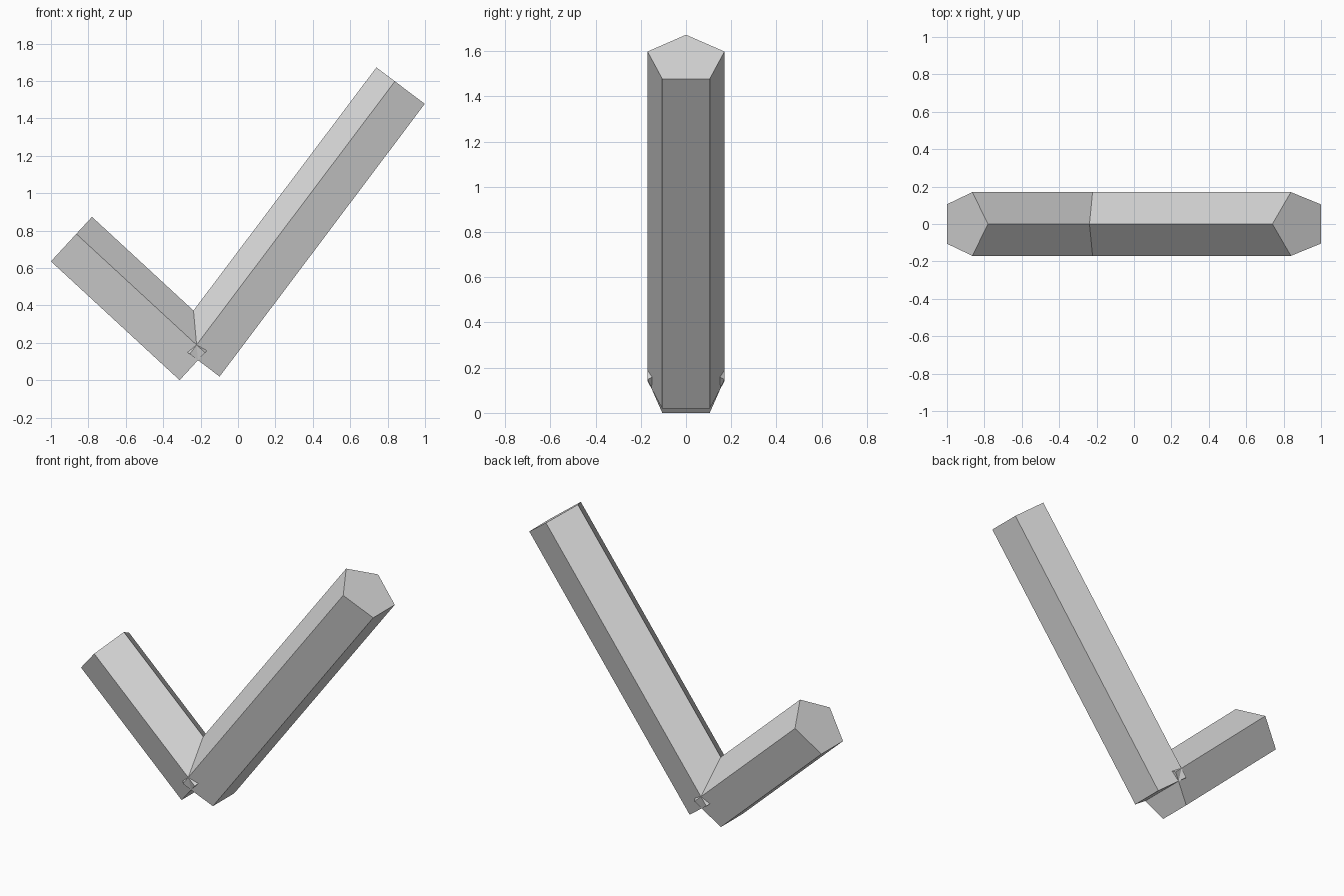
import bpy, bmesh
from math import sin, cos, tau
from mathutils import Vector

cube = bpy.data.objects.get("Cube")
if cube:
    bpy.data.objects.remove(cube, do_unlink=True)

grey = bpy.data.materials.new("plain grey")
grey.use_nodes = True
colour = (0.7, 0.7, 0.7, 1)
grey.diffuse_color = colour
grey.node_tree.nodes["Principled BSDF"].inputs["Base Color"].default_value = colour

RADIUS = 0.179
SIDES = 5
CORNER = Vector((-0.214, 0, 0.107))


def pentagonal_bar(name, end):
    """Capped five-sided bar from the shared corner, with one ridge on top."""
    axis = Vector(end) - CORNER
    side = Vector((0, 1, 0))
    up = axis.cross(side).normalized()
    if up.z < 0:
        up.negate()
    bm = bmesh.new()
    ring = []
    for i in range(SIDES):
        a = tau * i / SIDES
        ring.append(bm.verts.new(CORNER + RADIUS * (cos(a) * up + sin(a) * side)))
    cap = bm.faces.new(ring)
    # Keep the first cap and sweep a copy of its outline along the axis
    tip = bmesh.ops.extrude_face_region(bm, geom=[cap], use_keep_orig=True)
    moved = [g for g in tip["geom"] if isinstance(g, bmesh.types.BMVert)]
    bmesh.ops.translate(bm, verts=moved, vec=axis)
    bmesh.ops.recalc_face_normals(bm, faces=bm.faces)
    mesh = bpy.data.meshes.new(name)
    bm.to_mesh(mesh)
    bm.free()
    mesh.materials.append(grey)
    obj = bpy.data.objects.new(name, mesh)
    bpy.context.collection.objects.link(obj)


# Two bars meeting in a tick shape
pentagonal_bar("long_arm", (0.883, 0, 1.565))
pentagonal_bar("short_arm", (-0.902, 0, 0.742))
